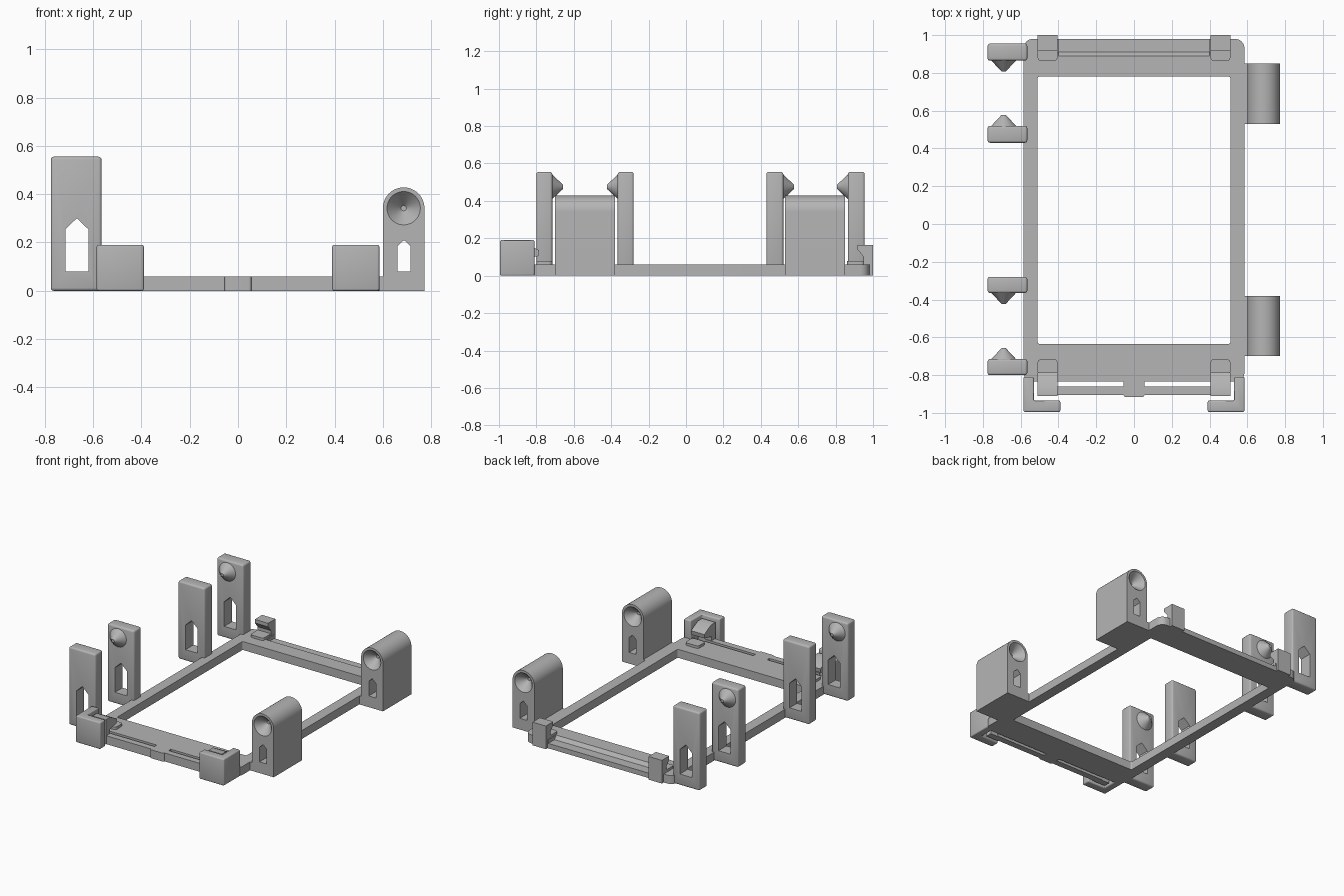
import bpy, bmesh, math
from mathutils import Matrix

cube = bpy.data.objects.get("Cube")
if cube:
    bpy.data.objects.remove(cube, do_unlink=True)

grey = bpy.data.materials.new("plain_grey")
grey.use_nodes = True
COLOUR = (0.46, 0.46, 0.46, 1)
grey.diffuse_color = COLOUR
for node in grey.node_tree.nodes:
    if node.type == 'BSDF_PRINCIPLED':
        node.inputs["Base Color"].default_value = COLOUR
parts = []


def finish(name, bm, keep=True):
    bmesh.ops.recalc_face_normals(bm, faces=bm.faces)
    mesh = bpy.data.meshes.new(name)
    bm.to_mesh(mesh)
    bm.free()
    obj = bpy.data.objects.new(name, mesh)
    bpy.context.collection.objects.link(obj)
    mesh.materials.append(grey)
    if keep:
        parts.append(obj)
    return obj


def prism(name, points, axis, lo, hi, bevel=0, keep=True):
    """Extrude a flat profile along one axis, optionally easing the edges."""
    place = {'x': lambda a, b, t: (t, a, b),
             'y': lambda a, b, t: (a, t, b),
             'z': lambda a, b, t: (a, b, t)}[axis]
    bm = bmesh.new()
    low = [bm.verts.new(place(a, b, lo)) for a, b in points]
    high = [bm.verts.new(place(a, b, hi)) for a, b in points]
    bm.faces.new(low)
    bm.faces.new(high)
    n = len(points)
    for i in range(n):
        j = (i + 1) % n
        bm.faces.new((low[i], low[j], high[j], high[i]))
    bmesh.ops.recalc_face_normals(bm, faces=bm.faces)
    if bevel:
        bmesh.ops.bevel(bm, geom=bm.edges[:], offset=bevel, segments=3,
                        profile=0.5, affect='EDGES')
    return finish(name, bm, keep)


def rect(a0, a1, b0, b1):
    return [(a0, b0), (a1, b0), (a1, b1), (a0, b1)]


def rounded_rect(a0, a1, b0, b1, r, steps=6):
    corners = [(a1 - r, b1 - r), (a0 + r, b1 - r), (a0 + r, b0 + r), (a1 - r, b0 + r)]
    return [(ca + r * math.cos(t), cb + r * math.sin(t))
            for k, (ca, cb) in enumerate(corners)
            for t in [(k + s / steps) * math.pi / 2 for s in range(steps + 1)]]


def cone(name, x, y, z, r, direction, length, keep=True):
    """Blunt cone with its base at y, pointing along +y or -y."""
    bm = bmesh.new()
    turn = Matrix.Rotation(-direction * math.pi / 2, 4, 'X')
    bmesh.ops.create_cone(bm, cap_ends=True, segments=48, radius1=r, radius2=0.011,
                          depth=length,
                          matrix=Matrix.Translation((x, y + direction * length / 2, z)) @ turn)
    return finish(name, bm, keep)


def cut(obj, cutter):
    mod = obj.modifiers.new("cut", 'BOOLEAN')
    mod.operation = 'DIFFERENCE'
    mod.solver = 'EXACT'
    mod.object = cutter
    with bpy.context.temp_override(object=obj, active_object=obj):
        bpy.ops.object.modifier_apply(modifier=mod.name)
    bpy.data.objects.remove(cutter, do_unlink=True)


def window(x0, x1, z0, shoulder, peak, y0, y1):
    """Cutter for the pointed openings."""
    profile = [(x0, z0), (x1, z0), (x1, shoulder), ((x0 + x1) / 2, peak), (x0, shoulder)]
    return prism("window_cutter", profile, 'y', y0 - 0.1, y1 + 0.1, keep=False)


# Flat base frame with a large opening and a stepped rear edge
TOP = 0.06
frame = prism("base_frame", rounded_rect(-0.585, 0.585, -0.835, 0.98, 0.05), 'z', 0, TOP)
cut(frame, prism("opening", rounded_rect(-0.51, 0.51, -0.635, 0.78, 0.01), 'z', -0.1, 0.2,
                 keep=False))
step = [(0.89, 0.07), (0.89, TOP), (0.91, 0.035), (1.1, 0.035), (1.1, 0.07)]
cut(frame, prism("rear_step", step, 'x', -0.4, 0.4, keep=False))

# Four upright posts, paired with facing pivot pins
PIN_X, PIN_Z = -0.69, 0.475
for label, y0, y1, facing in (("rear_outer", 0.865, 0.955, -1), ("rear_inner", 0.43, 0.52, 1),
                              ("front_inner", -0.365, -0.28, -1),
                              ("front_outer", -0.80, -0.715, 1)):
    post = prism(label + "_post", rect(-0.775, -0.565, 0, 0.555), 'y', y0, y1, bevel=0.012)
    cut(post, window(-0.715, -0.62, 0.08, 0.255, 0.30, y0, y1))
    cone(label + "_pin", PIN_X, y1 - 0.002 if facing > 0 else y0 + 0.002,
         PIN_Z, 0.067, facing, 0.06)

# Two pivot blocks with rounded tops and conical sockets
BX, BZ, BR = 0.686, 0.342, 0.086
arch = [(BX - BR, 0), (BX + BR, 0)]
arch += [(BX + BR * math.cos(math.pi * i / 32), BZ + BR * math.sin(math.pi * i / 32))
         for i in range(33)]
for label, y0, y1 in (("rear", 0.53, 0.85), ("front", -0.70, -0.38)):
    block = prism(label + "_pivot_block", arch, 'y', y0, y1)
    cut(block, window(0.66, 0.715, 0.08, 0.185, 0.21, y0, y1))
    cut(block, cone("socket", BX, y0 - 0.001, BZ, 0.07, 1, 0.065, keep=False))
    cut(block, cone("socket", BX, y1 + 0.001, BZ, 0.07, -1, 0.065, keep=False))
    prism(label + "_pivot_web", rect(0.56, 0.62, 0, TOP), 'y', y0, y1)

# Front spring bar with a centre tab
prism("spring_bar", rect(-0.45, 0.45, -0.905, -0.86), 'z', 0, TOP)
prism("centre_tab", rounded_rect(-0.055, 0.055, -0.915, -0.82, 0.01), 'z', 0, TOP)

# Corner brackets, snap clips and pads on both sides
front_hook = [(-0.91, 0), (-0.865, 0), (-0.865, 0.09), (-0.79, 0.105), (-0.785, 0.135),
              (-0.86, 0.175), (-0.91, 0.175)]
rear_hook = [(1.0, 0), (1.0, 0.165), (0.917, 0.165), (0.917, 0.14), (0.95, 0.1), (0.95, 0)]
for side, s in (("left", 1), ("right", -1)):
    outline = [(0.39, -0.995), (0.585, -0.995), (0.585, -0.81), (0.53, -0.81),
               (0.53, -0.935), (0.39, -0.935)]
    prism(side + "_corner_bracket", [(s * x, y) for x, y in outline], 'z', 0, 0.19, bevel=0.008)
    a, b = sorted((s * 0.405, s * 0.51))
    prism(side + "_front_clip", front_hook, 'x', a, b)
    prism(side + "_rear_clip", rear_hook, 'x', a, b)
    prism(side + "_front_pad", rounded_rect(a, b, -0.80, -0.715, 0.02), 'z', 0.03, 0.078)
    prism(side + "_rear_pad", rounded_rect(a, b, 0.862, 0.955, 0.02), 'z', 0.03, 0.078)

# Smooth the curves, keep the corners crisp
bpy.ops.object.select_all(action='DESELECT')
for obj in parts:
    obj.select_set(True)
bpy.context.view_layer.objects.active = frame
bpy.ops.object.shade_smooth_by_angle(angle=math.radians(30))
